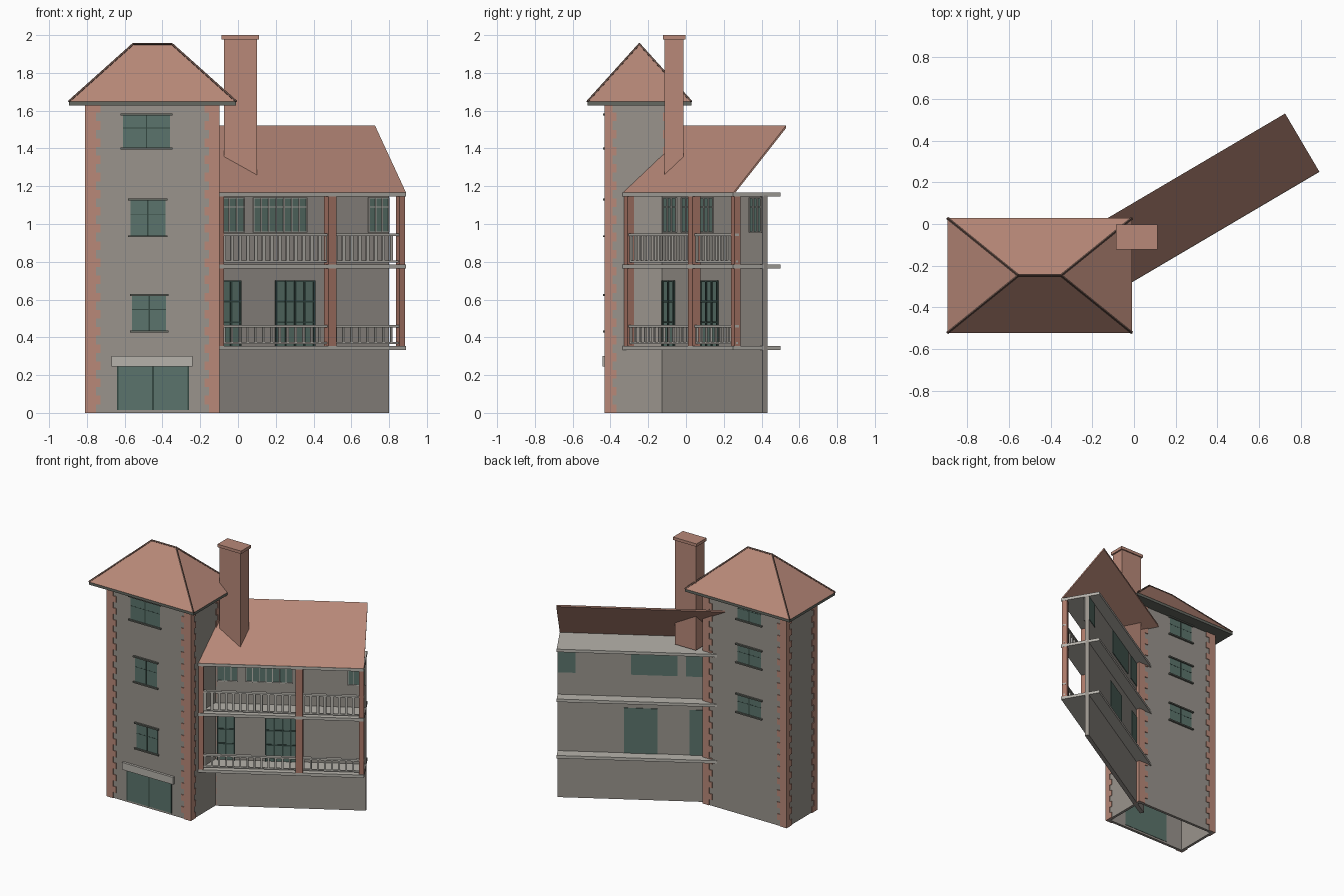
import bpy, bmesh, math
from mathutils import Matrix, Vector

cube = bpy.data.objects.get("Cube")
if cube:
    bpy.data.objects.remove(cube, do_unlink=True)


def material(name, rgb):
    m = bpy.data.materials.new(name)
    m.use_nodes = True
    col = (*rgb, 1)
    m.diffuse_color = col
    b = next(n for n in m.node_tree.nodes if n.type == 'BSDF_PRINCIPLED')
    b.inputs["Base Color"].default_value = col
    b.inputs["Roughness"].default_value = 0.9
    return m


TERRACOTTA = material("terracotta", (0.48, 0.25, 0.19))
POST = material("post_red", (0.41, 0.19, 0.14))
STONE = material("wall_stone", (0.32, 0.295, 0.265))
GLASS = material("green_glass", (0.105, 0.175, 0.15))
FRAME = material("dark_green_frame", (0.035, 0.065, 0.055))
PALE = material("pale_stone", (0.47, 0.45, 0.41))
DARK = material("dark_trim", (0.13, 0.14, 0.12))
RIDGE = material("ridge_brown", (0.12, 0.07, 0.055))

# Frame of the angled wing: origin at its front right corner, x along it, y to the back
WING = Matrix.Translation((0.89, 0.25, 0)) @ Matrix.Rotation(math.radians(30.5), 4, 'Z')
LEN = 1.18
WORLD = Matrix.Identity(4)


def finish(name, mat, bm, matrix=WORLD):
    bmesh.ops.recalc_face_normals(bm, faces=bm.faces)
    me = bpy.data.meshes.new(name)
    bm.to_mesh(me)
    bm.free()
    me.materials.append(mat)
    ob = bpy.data.objects.new(name, me)
    ob.matrix_world = matrix
    bpy.context.collection.objects.link(ob)
    return ob


def boxes(name, mat, items, matrix=WORLD):
    """One object made of boxes given as (x0, x1, y0, y1, z0, z1)."""
    bm = bmesh.new()
    for x0, x1, y0, y1, z0, z1 in items:
        place = Matrix.Translation(((x0 + x1) / 2, (y0 + y1) / 2, (z0 + z1) / 2))
        size = Matrix.Diagonal((abs(x1 - x0), abs(y1 - y0), abs(z1 - z0), 1))
        bmesh.ops.create_cube(bm, size=1, matrix=place @ size)
    return finish(name, mat, bm, matrix)


def beams(name, mat, pairs, radius):
    bm = bmesh.new()
    for a, b in pairs:
        a, b = Vector(a), Vector(b)
        turn = (b - a).to_track_quat('Z', 'Y').to_matrix().to_4x4()
        bmesh.ops.create_cone(bm, cap_ends=True, segments=4, radius1=radius, radius2=radius,
                              depth=(b - a).length, matrix=Matrix.Translation((a + b) / 2) @ turn)
    return finish(name, mat, bm)


# Tower walls, open at the bottom
X0, X1, Y0, Y1, TOP, T = -0.803, -0.103, -0.425, -0.065, 1.635, 0.02
boxes("tower_walls", STONE, [
    (X0, X1, Y0, Y0 + T, 0, TOP), (X0, X1, Y1 - T, Y1, 0, TOP),
    (X0, X0 + T, Y0 + T, Y1 - T, 0, TOP), (X1 - T, X1, Y0 + T, Y1 - T, 0, TOP)])

# Corner blocks, alternating long and short
quoins = []
P, N = 0.006, 36
H = TOP / N
for cx, sx in ((X0, 1), (X1, -1)):
    for cy, sy in ((Y0, 1), (Y1, -1)):
        for i in range(N):
            lx, ly = (0.075, 0.036) if i % 2 else (0.05, 0.058)
            z0, z1 = i * H, (i + 1) * H
            quoins.append((cx - sx * P, cx + sx * lx, cy - sy * P, cy + sy * 0.004, z0, z1))
            quoins.append((cx - sx * P, cx + sx * 0.004, cy + sy * 0.004, cy + sy * ly, z0, z1))
boxes("corner_blocks", TERRACOTTA, quoins)

# Tower windows and door
front = [(-0.61, -0.36, 1.40, 1.58), (-0.57, -0.385, 0.935, 1.13), (-0.56, -0.38, 0.43, 0.625)]
back = [(-0.59, -0.39, z, z + 0.14) for z in (0.775, 1.155, 1.485)]
glass, bars, sills = [], [], []
for wins, wall, s in ((front, Y0, -1), (back, Y1, 1)):
    for x0, x1, z0, z1 in wins:
        mid, zm = (x0 + x1) / 2, z0 + (z1 - z0) * 0.6
        glass.append((x0, x1, wall + s * 0.003, wall - s * 0.023, z0, z1))
        bars.append((mid - 0.003, mid + 0.003, wall, wall + s * 0.005, z0, z1))
        bars.append((x0, x1, wall, wall + s * 0.004, zm - 0.002, zm + 0.002))
        for z in (z0, z1):
            sills.append((x0 - 0.012, x1 + 0.012, wall, wall + s * 0.014, z - 0.005, z + 0.005))
boxes("tower_windows", GLASS, glass)
boxes("tower_window_bars", FRAME, bars)
boxes("tower_window_sills", DARK, sills)
boxes("entrance_door", GLASS, [(-0.64, -0.26, Y0 - 0.004, Y0 + 0.023, 0.015, 0.25)])
boxes("entrance_door_frame", FRAME, [
    (x - 0.004, x + 0.004, Y0 - 0.007, Y0, 0.015, 0.25) for x in (-0.637, -0.45, -0.263)])
boxes("entrance_lintel", PALE, [(-0.67, -0.24, Y0 - 0.018, Y0, 0.245, 0.30)])

# Tower hip roof
E = (-0.895, -0.01, -0.522, 0.028)
boxes("tower_eaves", DARK, [(*E, 1.628, 1.648)])
bm = bmesh.new()
low = [bm.verts.new((x, y, 1.648)) for x, y in
       ((E[0], E[2]), (E[1], E[2]), (E[1], E[3]), (E[0], E[3]))]
left, right = (bm.verts.new((x, -0.247, 1.952)) for x in (-0.555, -0.35))
for f in ((low[0], low[1], right, left), (low[1], low[2], right),
          (low[2], low[3], left, right), (low[3], low[0], left), low[::-1]):
    bm.faces.new(f)
ends = [(low[0].co.copy(), left.co.copy()), (low[3].co.copy(), left.co.copy()),
        (low[1].co.copy(), right.co.copy()), (low[2].co.copy(), right.co.copy()),
        (left.co.copy(), right.co.copy())]
finish("tower_roof", TERRACOTTA, bm)
beams("tower_roof_ridges", RIDGE, ends, 0.007)

# Wing wall and floors
boxes("wing_wall", STONE, [(-LEN, 0, 0.18, 0.21, 0, 1.15)], WING)
boxes("balcony_floors", PALE, [
    (-LEN, 0, 0, 0.29, z, z + 0.022) for z in (0.333, 0.764, 1.145)], WING)

# Wing windows, seen on both sides of the wall
upper = [(-1.03, -0.892, 3), (-0.834, -0.509, 7), (-0.126, -0.004, 3)]
lower = [(-1.03, -0.915, 2), (-0.695, -0.463, 4)]
boxes("wing_windows", GLASS,
      [(a, b, 0.176, 0.214, 0.955, 1.14) for a, b, n in upper]
      + [(a, b, 0.176, 0.214, 0.355, 0.70) for a, b, n in lower], WING)


def grid(wins, z0, z1, rows, w):
    out = []
    for a, b, n in wins:
        for i in range(n + 1):
            u = a + (b - a) * i / n
            out.append((u - w, u + w, 0.170, 0.178, z0, z1))
        out += [(a, b, 0.171, 0.178, z - w, z + w) for z in rows]
    return out


boxes("upper_window_bars", PALE, grid(upper, 0.955, 1.14, (0.958, 1.09, 1.137), 0.003), WING)
boxes("balcony_door_frames", FRAME, grid(lower, 0.355, 0.70, (0.48, 0.59, 0.697), 0.005), WING)

# Balcony posts
boxes("balcony_posts", POST, [
    (u - w, u + w, 0.026 - w, 0.026 + w, z0, z1)
    for u, w in ((-1.135, 0.02), (-0.451, 0.025), (-0.019, 0.018))
    for z0, z1 in ((0.355, 0.764), (0.786, 1.145))], WING)

# Railings on both balconies
rails, balusters = [], []
for z0, z1, w in ((0.37, 0.455, 0.006), (0.80, 0.94, 0.009)):
    rails.append((-LEN, 0, 0.012, 0.036, z1 - 0.003, z1 + 0.010))
    rails.append((-LEN, 0, 0.018, 0.030, z0 - 0.004, z0 + 0.006))
    for i in range(24):
        u = -LEN + 0.025 + i * 0.049
        balusters.append((u - w, u + w, 0.019, 0.029, z0, z1))
boxes("balcony_rails", PALE, rails, WING)
boxes("balcony_balusters", PALE, balusters, WING)

# Wing roof: one sloping sheet
bm = bmesh.new()
profile = [(0, 1.165), (0.325, 1.522), (0.325, 1.508), (0.012, 1.165)]
face = bm.faces.new([bm.verts.new((-LEN, y, z)) for y, z in profile])
new = bmesh.ops.extrude_face_region(bm, geom=[face])["geom"]
bmesh.ops.translate(bm, vec=(LEN, 0, 0), verts=[v for v in new if isinstance(v, bmesh.types.BMVert)])
finish("wing_roof", TERRACOTTA, bm, WING)

# Chimney
boxes("chimney", TERRACOTTA, [(-0.075, 0.10, -0.115, -0.012, 1.18, 1.978),
                              (-0.087, 0.112, -0.123, -0.003, 1.978, 2.0)])
